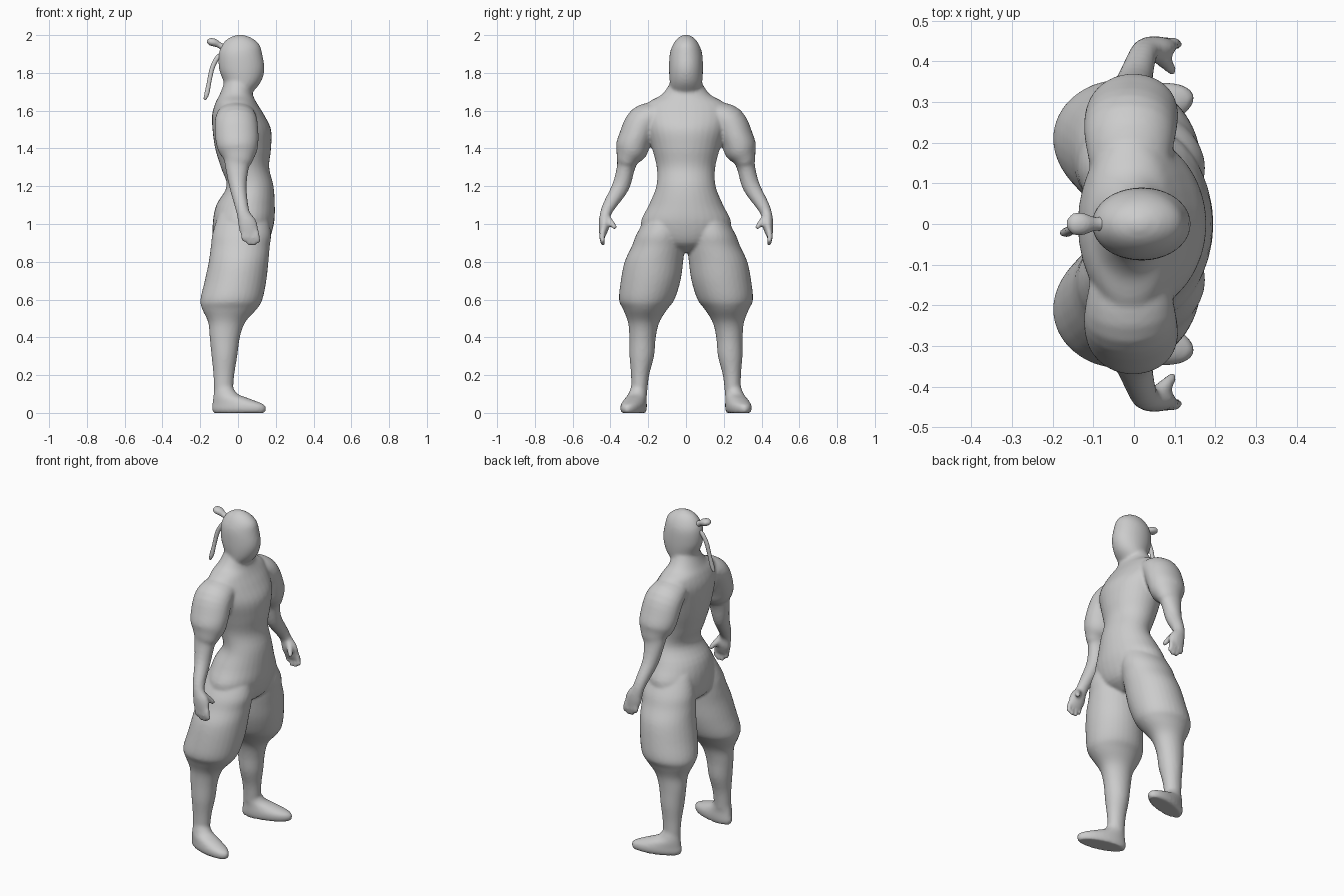
import bpy, bmesh, math
from mathutils import Vector


def spline(rows, n=4):
    """Catmull-Rom through rows of numbers."""
    out = []
    for i in range(len(rows) - 1):
        p = [rows[max(i - 1, 0)], rows[i], rows[i + 1], rows[min(i + 2, len(rows) - 1)]]
        for k in range(n):
            t = k / n
            out.append([0.5 * (2 * b + (c - a) * t + (2 * a - 5 * b + 4 * c - d) * t * t
                               + (3 * b - a - 3 * c + d) * t ** 3) for a, b, c, d in zip(*p)])
    return out + [list(rows[-1])]


def loft(bm, rows, side=1, flat=False, yaw=0, sides=32):
    """Closed tube through (x, y, z, radius_a, radius_b) rows; flat keeps rings level."""
    rows = spline(rows)
    pts = [Vector((r[0], r[1] * side, r[2])) for r in rows]
    rings = []
    for i, r in enumerate(rows):
        t = Vector((0, 0, 1)) if flat else (pts[min(i + 1, len(pts) - 1)] - pts[max(i - 1, 0)]).normalized()
        u = Vector((math.cos(yaw), math.sin(yaw) * side, 0))
        u = (u - t * u.dot(t)).normalized()
        v = t.cross(u)
        a, b = max(r[3], 0.002), max(r[4], 0.002)
        rings.append([bm.verts.new(pts[i] + u * a * math.cos(w) + v * b * math.sin(w))
                      for w in (2 * math.pi * k / sides for k in range(sides))])
    for p, q in zip(rings, rings[1:]):
        for k in range(sides):
            j = (k + 1) % sides
            bm.faces.new((p[k], p[j], q[j], q[k]))
    bm.faces.new(rings[0][::-1])
    bm.faces.new(rings[-1])


def finish(name, bm, voxel, smooth):
    bmesh.ops.recalc_face_normals(bm, faces=bm.faces)
    me = bpy.data.meshes.new(name)
    bm.to_mesh(me)
    bm.free()
    ob = bpy.data.objects.new(name, me)
    bpy.context.collection.objects.link(ob)
    for f in me.polygons:
        f.use_smooth = True
    m = ob.modifiers.new("fuse", 'REMESH')
    m.mode = 'VOXEL'
    m.voxel_size = voxel
    m.use_smooth_shade = True
    s = ob.modifiers.new("soften", 'SMOOTH')
    s.factor = 0.5
    s.iterations = smooth
    return ob


body = bmesh.new()

# torso and hips
loft(body, [(.01, 0, .85, .07, .05), (.015, 0, .9, .14, .19), (.028, 0, 1.0, .162, .24),
            (.04, 0, 1.1, .155, .197), (.064, 0, 1.2, .124, .157), (.037, 0, 1.3, .128, .155),
            (.027, 0, 1.4, .148, .18), (.02, 0, 1.5, .155, .21), (.0, 0, 1.58, .137, .225),
            (-.01, 0, 1.64, .11, .205), (-.01, 0, 1.68, .09, .135), (-.005, 0, 1.72, .078, .1),
            (0, 0, 1.76, .07, .08)], flat=True)

# head
loft(body, [(0, 0, 1.69, .07, .08), (.022, 0, 1.75, .098, .086), (.02, 0, 1.82, .12, .09),
            (.013, 0, 1.9, .115, .086), (.015, 0, 1.95, .098, .069), (.012, 0, 1.985, .06, .042),
            (.012, 0, 2.002, .012, .01)], flat=True)

for s in (1, -1):
    # baggy trouser leg and shin
    loft(body, [(.025, .11, 1.05, .13, .09), (.02, .135, .95, .155, .125), (.012, .148, .88, .156, .14),
                (.003, .17, .8, .158, .155), (-.013, .187, .7, .163, .158), (-.035, .208, .6, .164, .147),
                (-.045, .216, .55, .145, .118), (-.06, .224, .48, .098, .083), (-.07, .23, .4, .08, .07),
                (-.072, .234, .3, .068, .065), (-.075, .243, .2, .055, .048), (-.077, .248, .1, .05, .042)],
         s, flat=True)
    # foot, toes turned out
    loft(body, [(.005, .277, 0, .14, .053), (.005, .278, .02, .148, .06), (.0, .276, .045, .14, .06),
                (-.035, .267, .075, .1, .054), (-.065, .256, .1, .065, .048), (-.077, .248, .14, .048, .042)],
         s, flat=True, yaw=.27)
    # sleeve, forearm and palm
    loft(body, [(-.01, .15, 1.58, .1, .07), (-.01, .225, 1.54, .113, .09), (-.005, .27, 1.45, .114, .088),
                (0, .29, 1.39, .103, .085), (0, .308, 1.345, .08, .062), (-.005, .318, 1.3, .063, .048),
                (0, .345, 1.2, .046, .046), (.018, .405, 1.1, .036, .035), (.03, .427, 1.05, .036, .029),
                (.05, .432, 1.0, .05, .03), (.062, .44, .95, .047, .02), (.065, .442, .935, .04, .014)], s)
    # fingers
    for x, z in ((.03, .91), (.055, .885), (.08, .885), (.103, .9)):
        loft(body, [(.05 + (x - .05) * .8, .438, .97, .015, .016), (x, .445, .93, .014, .015),
                    (x + .006, .438, z, .011, .011)], s, sides=12)
    # thumb
    loft(body, [(.05, .425, 1.04, .02, .02), (.075, .4, 1.01, .018, .018),
                (.092, .38, .985, .014, .014), (.098, .376, .972, .009, .009)], s, sides=12)

finish("body", body, .009, 5)

# topknot at the back of the head
knot = bmesh.new()
loft(knot, [(-.06, 0, 1.925, .022, .022), (-.095, 0, 1.945, .016, .017), (-.125, 0, 1.96, .021, .027),
            (-.15, 0, 1.965, .019, .026), (-.165, 0, 1.965, .007, .01)], sides=16)
finish("topknot", knot, .005, 2)

# hanging hair strand
tail = bmesh.new()
loft(tail, [(-.075, 0, 1.895, .014, .012), (-.105, -.003, 1.885, .013, .012), (-.135, -.008, 1.83, .013, .012),
            (-.153, -.014, 1.75, .012, .011), (-.165, -.02, 1.69, .013, .012), (-.177, -.022, 1.657, .007, .007)],
     sides=16)
finish("hair_strand", tail, .004, 2)
